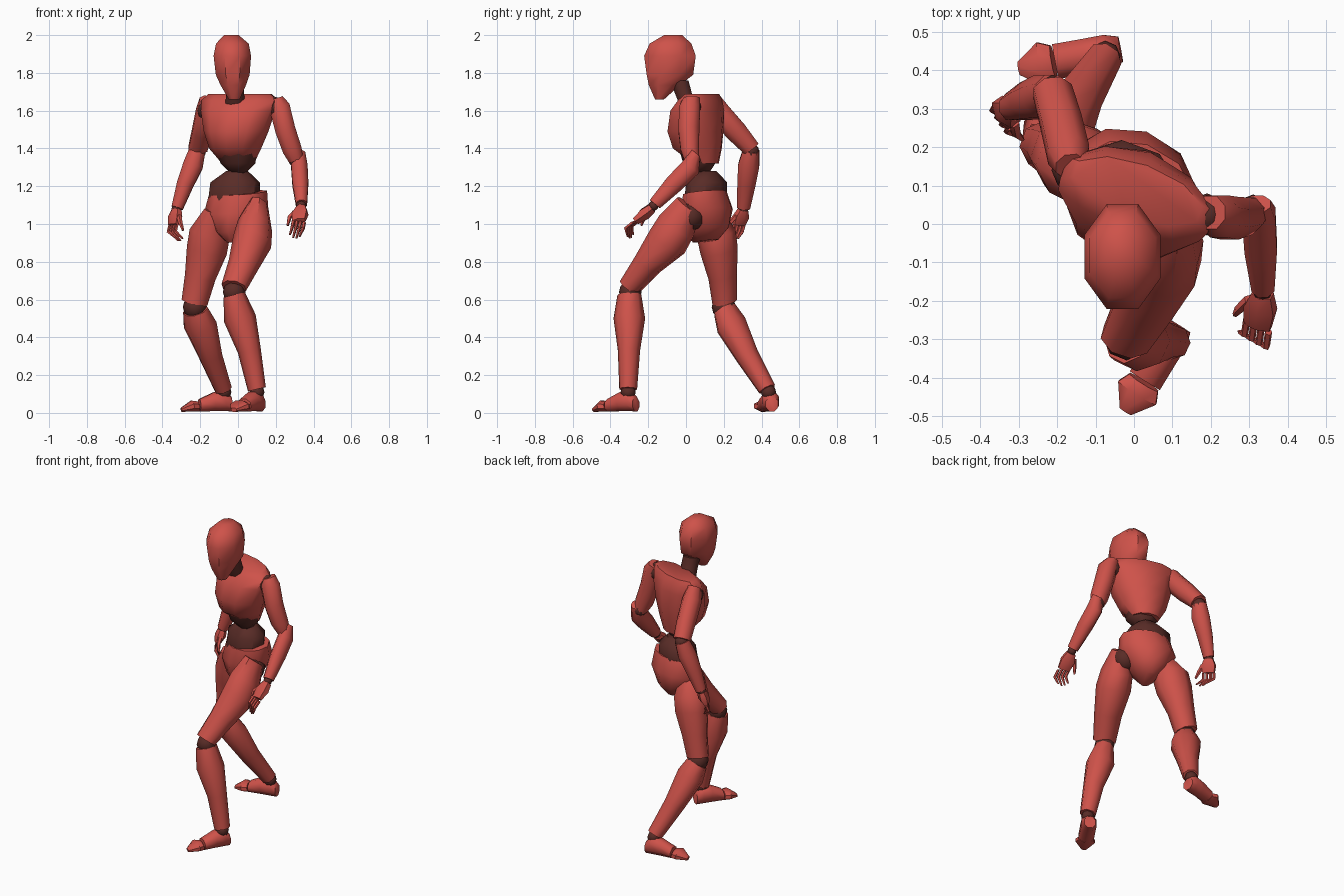
import bpy, bmesh, math
from mathutils import Vector


def material(name, color):
    m = bpy.data.materials.new(name)
    m.diffuse_color = color
    return m


RED = material("shell_red", (0.62, 0.085, 0.068, 1))
DARK = material("joint_dark", (0.1, 0.025, 0.02, 1))


def finish(bm, name, mat, angle=50):
    bmesh.ops.recalc_face_normals(bm, faces=bm.faces)
    me = bpy.data.meshes.new(name)
    bm.to_mesh(me)
    bm.free()
    me.materials.append(mat)
    for p in me.polygons:
        p.use_smooth = True
    me.set_sharp_from_angle(angle=math.radians(angle))
    ob = bpy.data.objects.new(name, me)
    bpy.context.collection.objects.link(ob)
    return ob


def loft(name, rings, yaw=0, axis=None, n=8, mat=RED):
    """Skin elliptical rings (x, y, z, half width, half depth)."""
    a = Vector(axis) if axis else Vector(rings[-1][:3]) - Vector(rings[0][:3])
    a.normalize()
    t = math.radians(yaw)
    s = Vector((math.cos(t), math.sin(t), 0))
    s = (s - a * s.dot(a)).normalized()
    v = a.cross(s)
    k = 0.5 * (1 + 1 / math.cos(math.pi / n))
    bm = bmesh.new()
    loops = []
    for x, y, z, w, d in rings:
        loop = []
        for i in range(n):
            u = 2 * math.pi * (i + 0.5) / n
            loop.append(bm.verts.new(Vector((x, y, z)) + k * (s * w * math.cos(u) + v * d * math.sin(u))))
        loops.append(loop)
    for l0, l1 in zip(loops, loops[1:]):
        for i in range(n):
            j = (i + 1) % n
            bm.faces.new((l0[i], l0[j], l1[j], l1[i]))
    bm.faces.new(loops[0])
    bm.faces.new(loops[-1])
    return finish(bm, name, mat)


def joint(name, center, r):
    bm = bmesh.new()
    bmesh.ops.create_uvsphere(bm, u_segments=8, v_segments=6, radius=r)
    bmesh.ops.translate(bm, verts=bm.verts, vec=center)
    return finish(bm, name, DARK)


UP = (0, 0, 1)

# Head and neck
loft("head", [(-0.02, -0.14, 1.66, .03, .025), (-0.025, -0.115, 1.735, .07, .085),
              (-0.028, -0.085, 1.79, .093, .128), (-0.03, -0.085, 1.89, .103, .142),
              (-0.03, -0.082, 1.955, .09, .115), (-0.035, -0.068, 2.0, .04, .05)], axis=UP)
loft("neck", [(-0.015, 0.015, 1.63, .055, .05), (-0.015, -0.01, 1.68, .05, .046),
              (-0.02, -0.035, 1.76, .05, .05)], axis=UP, mat=DARK)

# Trunk
loft("chest", [(0.0, 0.105, 1.32, .085, .065), (-0.015, 0.06, 1.40, .135, .13),
               (-0.01, 0.05, 1.49, .17, .145), (0.0, 0.06, 1.60, .20, .13),
               (0.01, 0.075, 1.655, .21, .095), (0.01, 0.085, 1.688, .175, .07)],
     yaw=-20, axis=UP, n=10)
loft("lower_ribs", [(0.0, 0.08, 1.27, .04, .04), (0.0, 0.07, 1.32, .09, .08),
                    (-0.01, 0.06, 1.41, .11, .095)], yaw=-20, axis=UP, mat=DARK)
loft("belly", [(-0.015, 0.10, 1.08, .12, .10), (-0.02, 0.105, 1.14, .135, .105),
               (-0.015, 0.11, 1.22, .13, .10), (-0.005, 0.10, 1.28, .055, .06)],
     yaw=-20, axis=UP, mat=DARK)
loft("pelvis", [(-0.015, 0.105, 0.91, .045, .07), (-0.015, 0.11, 0.97, .105, .12),
                (-0.01, 0.11, 1.07, .17, .135), (0.0, 0.10, 1.165, .155, .11)],
     yaw=-18, axis=(-0.08, -0.1, 1), n=10)

# Arms
loft("upper_arm_left", [(0.20, 0.03, 1.665, .04, .045), (0.22, 0.02, 1.62, .057, .057),
                        (0.25, 0.015, 1.50, .056, .058), (0.288, 0.02, 1.39, .053, .05),
                        (0.308, 0.03, 1.335, .04, .04)])
loft("forearm_left", [(0.322, 0.052, 1.375, .035, .03), (0.325, 0.025, 1.30, .045, .055),
                      (0.33, -0.06, 1.215, .044, .052), (0.336, -0.165, 1.105, .031, .036)])
loft("upper_arm_right", [(-0.165, 0.15, 1.655, .04, .04), (-0.17, 0.18, 1.585, .056, .062),
                         (-0.19, 0.265, 1.49, .055, .06), (-0.212, 0.345, 1.40, .052, .048)])
loft("forearm_right", [(-0.215, 0.345, 1.39, .045, .045), (-0.238, 0.332, 1.31, .055, .058),
                       (-0.28, 0.32, 1.21, .046, .05), (-0.322, 0.305, 1.085, .032, .036)])


# Hands: palm, four bent fingers and a thumb
def hand(side, wrist, knuckle, tip, across, thumb_sign):
    w, k, t = Vector(wrist), Vector(knuckle), Vector(tip)
    ac = Vector(across).normalized()
    yaw = math.degrees(math.atan2(ac.y, ac.x))
    loft("palm_" + side, [(*w, .028, .026), (*w.lerp(k, 0.45), .044, .032), (*k, .038, .018)], yaw, n=6)
    for i in range(4):
        off = ac * 0.022 * (i - 1.5)
        p0 = k + off
        p2 = t + off * 0.9 + Vector((0, 0, 0.012 * abs(i - 1.5)))
        p1 = k + off + (k - w) * 0.45
        loft(f"finger_{side}_{i + 1}", [(*p0, .009, .009), (*p1, .009, .009), (*p2, .005, .005)], yaw, n=5)
    p0 = w.lerp(k, 0.4) + ac * 0.035 * thumb_sign
    p1 = p0 + (k - w) * 0.45 + ac * 0.025 * thumb_sign
    p2 = p1 + (t - k) * 0.45
    loft("thumb_" + side, [(*p0, .013, .013), (*p1, .011, .011), (*p2, .006, .006)], yaw, n=5)


hand("left", (0.335, -0.18, 1.085), (0.322, -0.265, 1.015), (0.30, -0.295, 0.92), (0.8, -0.45, -0.15), -1)
hand("right", (-0.325, 0.302, 1.075), (-0.342, 0.28, 0.995), (-0.31, 0.25, 0.905), (0.55, -0.8, 0), 1)

# Legs
loft("thigh_left", [(0.11, 0.01, 1.10, .05, .07), (0.09, -0.05, 0.99, .09, .105),
                    (0.075, -0.10, 0.905, .10, .108), (0.03, -0.205, 0.785, .08, .075),
                    (-0.022, -0.30, 0.665, .066, .057)], yaw=-15)
loft("shin_left", [(-0.02, -0.30, 0.625, .055, .062), (0.01, -0.30, 0.50, .083, .08),
                   (0.06, -0.302, 0.33, .06, .056), (0.10, -0.306, 0.125, .047, .045)], yaw=-25)
loft("thigh_right", [(-0.12, 0.11, 1.07, .055, .07), (-0.15, 0.16, 0.95, .105, .10),
                     (-0.165, 0.175, 0.86, .105, .095), (-0.20, 0.195, 0.72, .08, .073),
                     (-0.23, 0.205, 0.585, .068, .063)], yaw=-20)
loft("shin_right", [(-0.225, 0.205, 0.545, .068, .06), (-0.20, 0.24, 0.465, .09, .078),
                    (-0.145, 0.325, 0.30, .062, .06), (-0.078, 0.43, 0.125, .046, .045)], yaw=-35)


# Feet: heel-to-ball block and a separate toe block
def foot(side, heel, toe):
    h, t = Vector((*heel, 0)), Vector((*toe, 0))
    yaw = math.degrees(math.atan2(t.y - h.y, t.x - h.x)) + 90

    def rings(data):
        return [(*(h.lerp(t, f).xy), hz + 0.004, w, hz * 0.94) for f, w, hz in data]
    loft("foot_" + side, rings([(0.0, .035, .042), (0.14, .047, .06), (0.35, .047, .055),
                                (0.64, .048, .036)]), yaw)
    loft("toes_" + side, rings([(0.66, .045, .03), (0.78, .06, .032), (1.0, .018, .012)]), yaw)


foot("left", (0.118, -0.265), (-0.022, -0.488))
foot("right", (-0.035, 0.455), (-0.30, 0.405))

# Dark ball joints
for name, c, r in [
    ("shoulder_left", (0.19, 0.025, 1.62), .055), ("shoulder_right", (-0.16, 0.14, 1.60), .055),
    ("elbow_left", (0.31, 0.035, 1.34), .042), ("elbow_right", (-0.212, 0.345, 1.385), .043),
    ("wrist_left", (0.335, -0.172, 1.097), .027), ("wrist_right", (-0.324, 0.303, 1.08), .028),
    ("hip_left", (0.09, 0.025, 1.04), .075), ("hip_right", (-0.11, 0.12, 1.03), .075),
    ("knee_left", (-0.02, -0.295, 0.64), .06), ("knee_right", (-0.228, 0.20, 0.56), .064),
    ("ankle_left", (0.10, -0.306, 0.11), .04), ("ankle_right", (-0.075, 0.437, 0.11), .04),
]:
    joint(name, c, r)
